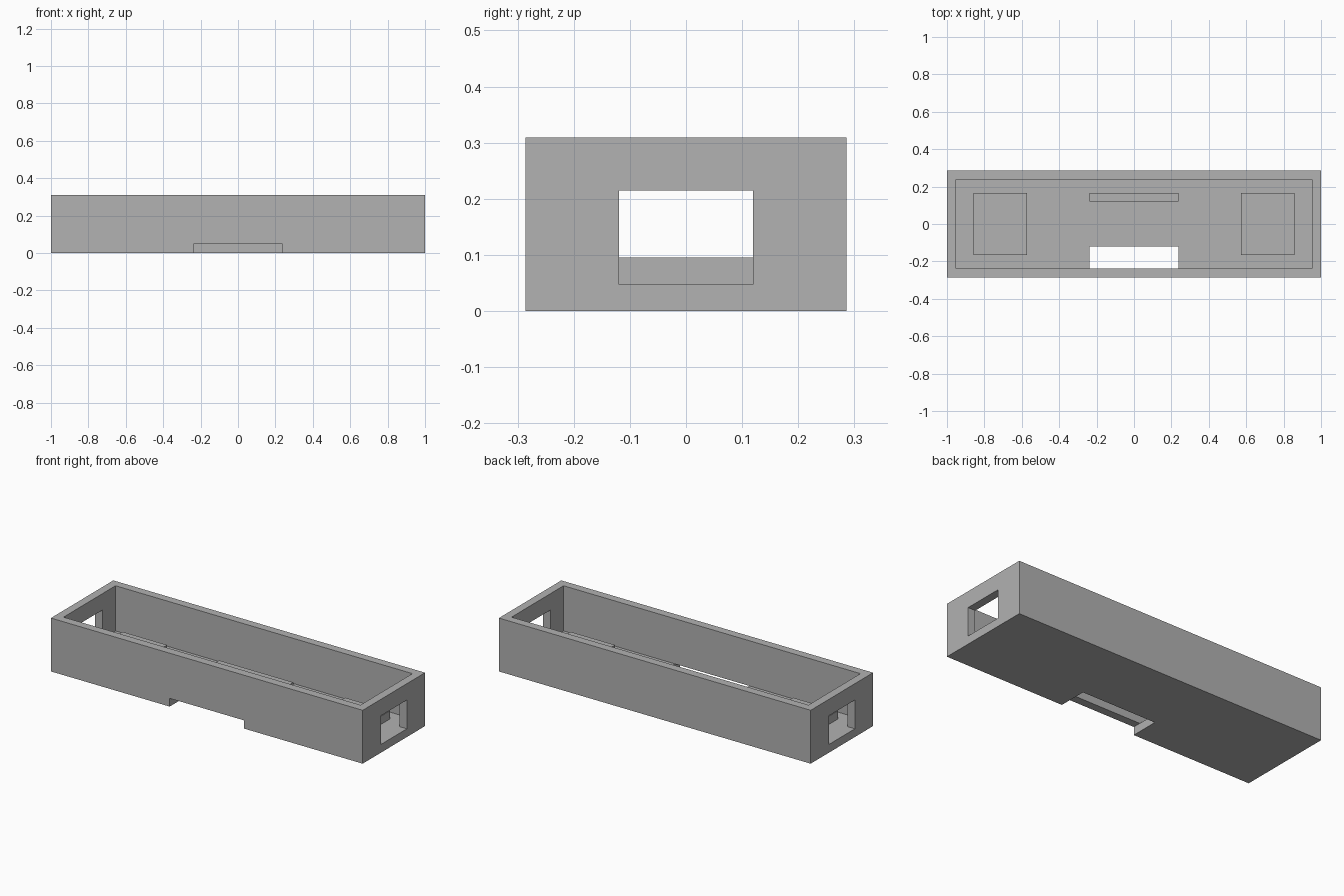
import bpy
import bmesh
from mathutils import Vector

default = bpy.data.objects.get("Cube")
if default:
    bpy.data.objects.remove(default, do_unlink=True)

UNIT = 1 / 42  # design grid step: the tray is 84 x 24 x 13 steps

grey = bpy.data.materials.new("plain grey")
grey.use_nodes = True
colour = (0.445, 0.445, 0.445, 1)
grey.diffuse_color = colour
grey.node_tree.nodes["Principled BSDF"].inputs["Base Color"].default_value = colour


def box(name, low, high):
    """Axis-aligned box between two corners given in grid steps."""
    low, high = Vector(low) * UNIT, Vector(high) * UNIT
    bm = bmesh.new()
    bmesh.ops.create_cube(bm, size=1)
    bmesh.ops.scale(bm, vec=high - low, verts=bm.verts)
    bmesh.ops.translate(bm, vec=(low + high) / 2, verts=bm.verts)
    mesh = bpy.data.meshes.new(name)
    bm.to_mesh(mesh)
    bm.free()
    mesh.materials.append(grey)
    obj = bpy.data.objects.new(name, mesh)
    bpy.context.collection.objects.link(obj)
    return obj


def cut(target, low, high):
    """Subtract a box from the target and discard the cutter."""
    cutter = box("cutter", low, high)
    cutter.hide_render = True
    mod = target.modifiers.new("cut", 'BOOLEAN')
    mod.operation = 'DIFFERENCE'
    mod.solver = 'EXACT'
    mod.object = cutter
    bpy.context.view_layer.objects.active = target
    bpy.ops.object.modifier_apply(modifier=mod.name)
    bpy.data.objects.remove(cutter, do_unlink=True)


# Open-topped tray with walls and floor two steps thick
tray = box("tray", (-42, -12, 0), (42, 12, 13))
cut(tray, (-40, -10, 2), (40, 10, 15))

# Window through both end walls, level with the floor
cut(tray, (-44, -5, 2), (44, 5, 9))

# Notch through the floor and under the front wall
cut(tray, (-10, -10, -1), (10, -5, 3))
cut(tray, (-10, -14, -1), (10, -9, 2))

# Raised pads near both ends
for side, x in (("right", -30), ("left", 30)):
    box(side + "_pad", (x - 6, -7, 2), (x + 6, 7, 4))

# Low rib on the floor towards the back
box("back_rib", (-10, 5, 2), (10, 7, 4))
